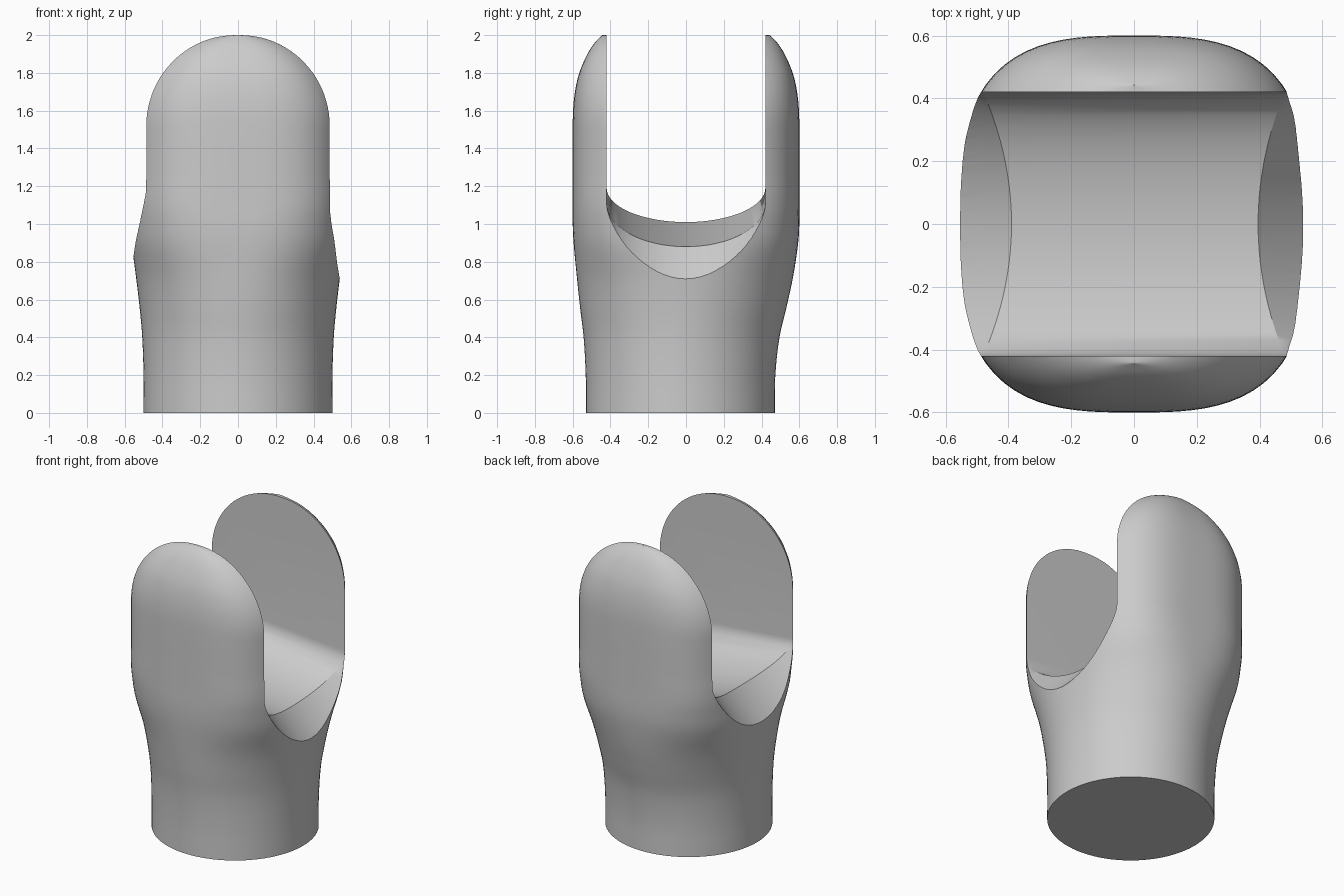
import bpy, bmesh, math

if "Cube" in bpy.data.objects:
    bpy.data.objects.remove(bpy.data.objects["Cube"])

SIDES = 96
SLOT = 0.42          # half width of the slot between the two prongs


def interp(keys, z):
    """Smooth Catmull-Rom style interpolation through (z, v1, v2, ...) rows."""
    if z <= keys[0][0]:
        return keys[0][1:]
    if z >= keys[-1][0]:
        return keys[-1][1:]
    i = max(k for k in range(len(keys) - 1) if keys[k][0] <= z)
    p, q = keys[i], keys[i + 1]
    o, r = keys[max(i - 1, 0)], keys[min(i + 2, len(keys) - 1)]
    h = q[0] - p[0]
    t = (z - p[0]) / h
    out = []
    for c in range(1, len(p)):
        m0 = (q[c] - o[c]) / (q[0] - o[0]) * h
        m1 = (r[c] - p[c]) / (r[0] - p[0]) * h
        out.append((2*t**3 - 3*t**2 + 1) * p[c] + (t**3 - 2*t**2 + t) * m0
                   + (3*t**2 - 2*t**3) * q[c] + (t**3 - t**2) * m1)
    return out


def loft(name, rings):
    """Skin a list of closed rings and cap both ends."""
    bm = bmesh.new()
    vs = [[bm.verts.new(p) for p in ring] for ring in rings]
    n = len(rings[0])
    for a, b in zip(vs, vs[1:]):
        for i in range(n):
            j = (i + 1) % n
            bm.faces.new((a[i], a[j], b[j], b[i]))
    bm.faces.new(vs[0][::-1])
    bm.faces.new(vs[-1])
    bmesh.ops.recalc_face_normals(bm, faces=bm.faces)
    me = bpy.data.meshes.new(name)
    bm.to_mesh(me)
    bm.free()
    ob = bpy.data.objects.new(name, me)
    bpy.context.collection.objects.link(ob)
    return ob


# Lower body: z, half width x, front y, back y, roundness exponent
LOWER = [(0.0, .50, -.53, .47, 2), (.2, .50, -.531, .473, 2),
         (.4, .507, -.542, .495, 2), (.55, .52, -.56, .53, 2.05),
         (.72, .54, -.578, .567, 2.2), (.9, .562, -.595, .594, 2.6),
         (1.0, .562, -.6, .6, 2.8), (1.1, .56, -.6, .6, 3),
         (1.3, .56, -.6, .6, 3)]
# Rounded prong tips: z, half depth y
TIP = [(1.3, .6), (1.5, .6), (1.6, .598), (1.7, .588), (1.8, .565),
       (1.9, .522), (1.96, .483), (2.0, .443)]


def body_ring(z):
    if z <= 1.2:
        a, y0, y1, n = interp(LOWER, z)
    else:
        b = interp(TIP, z)[0]
        y0, y1, n = -b, b, 3
        w = .48 if z <= 1.52 else math.sqrt(max(.48**2 - (z - 1.52)**2, 1e-4))
        a = w / (1 - (.43 / b)**n)**(1 / n)
    cy, b = (y0 + y1) / 2, (y1 - y0) / 2
    ring = []
    for i in range(SIDES):
        t = 2 * math.pi * i / SIDES
        c, s = math.cos(t), math.sin(t)
        r = (abs(c)**n + abs(s)**n)**(-1 / n)
        ring.append((a * c * r, cy + b * s * r, z))
    return ring


heights = [i * .04 for i in range(39)]
heights += [1.52 + .48 * math.sin(math.radians(d)) for d in range(4, 89, 4)] + [2.0]
body = loft("forked_body", [body_ring(z) for z in heights])

# Slot cutter: x at middle, x at wall, floor height, floor rise towards walls
STATIONS = [(-.80, -.80, .54, .42), (-.39, -.48, 1.01, .18),
            (.395, .48, .88, .23), (.80, .80, .40, .52)]


def slot_ring(xm, xw, z0, rise):
    ring = []
    for i in range(33):
        t = math.pi * (i / 32 - .5)
        u = math.sin(t)
        x = xm + (xw - xm) * u * u
        ring.append((x, SLOT * u, z0 + rise * (1 - math.cos(t))))
    return ring + [(xw, SLOT, 2.3), (xw, -SLOT, 2.3)]


cutter = loft("slot_cutter", [slot_ring(*s) for s in STATIONS])
cutter.hide_render = True

mod = body.modifiers.new("slot", 'BOOLEAN')
mod.operation = 'DIFFERENCE'
mod.solver = 'EXACT'
mod.object = cutter
bpy.context.view_layer.objects.active = body
bpy.ops.object.select_all(action='DESELECT')
body.select_set(True)
bpy.ops.object.modifier_apply(modifier=mod.name)
bpy.data.objects.remove(cutter)
bpy.ops.object.shade_smooth_by_angle(angle=math.radians(28))
